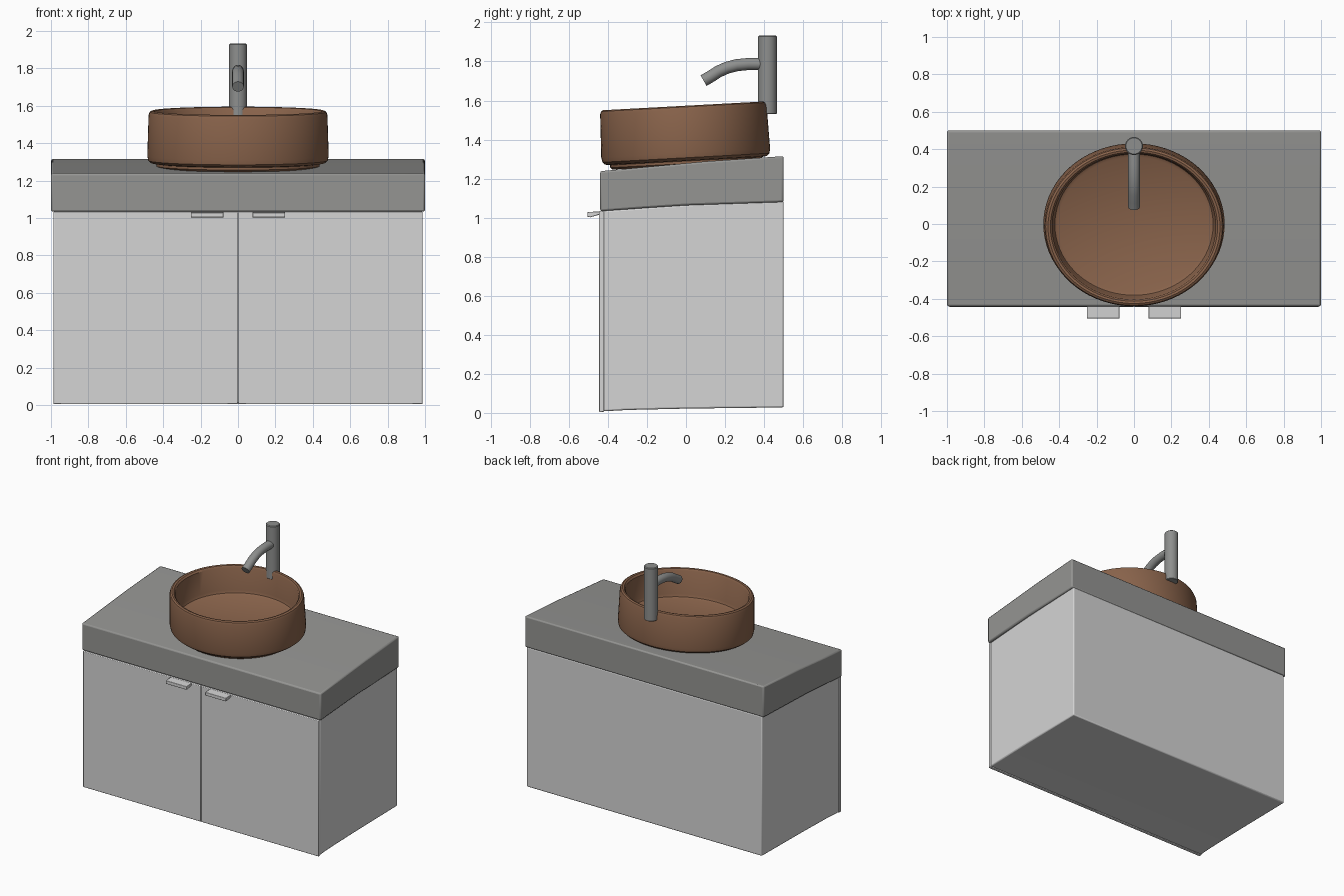
import bpy, bmesh, math
from mathutils import Matrix, Vector

if "Cube" in bpy.data.objects:
    bpy.data.objects.remove(bpy.data.objects["Cube"])


def material(name, rgb):
    m = bpy.data.materials.new(name)
    m.use_nodes = True
    m.diffuse_color = (*rgb, 1)
    bsdf = m.node_tree.nodes["Principled BSDF"]
    bsdf.inputs["Base Color"].default_value = (*rgb, 1)
    bsdf.inputs["Roughness"].default_value = 0.6
    return m


WHITE = material("cabinet white", (0.66, 0.66, 0.66))
STONE = material("counter grey", (0.30, 0.30, 0.29))
CLAY = material("clay brown", (0.25, 0.125, 0.07))
STEEL = material("brushed steel", (0.27, 0.275, 0.27))


def finish(name, bm, mat, bevel=0.0):
    bmesh.ops.recalc_face_normals(bm, faces=bm.faces)
    me = bpy.data.meshes.new(name)
    bm.to_mesh(me)
    bm.free()
    ob = bpy.data.objects.new(name, me)
    bpy.context.collection.objects.link(ob)
    me.materials.append(mat)
    if bevel:
        mod = ob.modifiers.new("bevel", "BEVEL")
        mod.width, mod.segments = bevel, 2
    bpy.ops.object.select_all(action="DESELECT")
    ob.select_set(True)
    bpy.context.view_layer.objects.active = ob
    bpy.ops.object.shade_smooth_by_angle(angle=math.radians(35))
    return ob


def slab(name, profile, x0, x1, mat, bevel):
    """Extrude a (y, z) outline from x0 to x1."""
    bm = bmesh.new()
    face = bm.faces.new([bm.verts.new((x0, y, z)) for y, z in profile])
    out = bmesh.ops.extrude_face_region(bm, geom=[face])
    moved = [v for v in out["geom"] if isinstance(v, bmesh.types.BMVert)]
    bmesh.ops.translate(bm, vec=(x1 - x0, 0, 0), verts=moved)
    return finish(name, bm, mat, bevel)


def lathe(name, profile, mat, matrix, steps=72):
    """Spin an (r, z) outline round z, then place it."""
    bm = bmesh.new()
    vs = [bm.verts.new((r, 0, z)) for r, z in profile]
    es = [bm.edges.new(pair) for pair in zip(vs, vs[1:])]
    bmesh.ops.spin(bm, geom=vs + es, cent=(0, 0, 0), axis=(0, 0, 1),
                   angle=math.tau, steps=steps)
    bmesh.ops.remove_doubles(bm, verts=bm.verts, dist=0.0005)
    bmesh.ops.transform(bm, matrix=matrix, verts=bm.verts)
    return finish(name, bm, mat)


# Cabinet carcass with slightly bowed top and bottom
slab("cabinet_body", [(-0.425, 0.008), (-0.3, 0.015), (0, 0.022), (0.5, 0.028),
                      (0.5, 1.085), (0, 1.065), (-0.425, 1.035)],
     -0.985, 0.985, WHITE, 0.008)

# Doors and finger pulls, one per side
for side, s in (("left", 1), ("right", -1)):
    slab(side + "_door", [(-0.445, 0.004), (-0.42, 0.006), (-0.42, 1.035), (-0.445, 1.033)],
         s * 0.0015, s * 0.986, WHITE, 0.004)
    slab(side + "_handle", [(-0.505, 1.004), (-0.49, 1.002), (-0.435, 1.018),
                            (-0.435, 1.032), (-0.505, 1.029)],
         s * 0.078, s * 0.252, WHITE, 0.003)

# Sloping counter
slab("counter", [(-0.44, 1.033), (-0.2, 1.05), (0, 1.063), (0.5, 1.08),
                 (0.5, 1.315), (0.1, 1.288), (-0.2, 1.26), (-0.44, 1.238)],
     -1.0, 1.0, STONE, 0.01)

# Oval basin, tilted to follow the counter
tilt = Matrix.Translation((0, 0, 1.302)) @ Matrix.Rotation(math.radians(3.1), 4, "X")
oval = tilt @ Matrix.Diagonal((1, 0.893, 1, 1))
lathe("basin", [(0, -0.035), (0.425, -0.035), (0.437, -0.025), (0.437, -0.012),
                (0.465, -0.008), (0.48, 0.005), (0.485, 0.03), (0.478, 0.25),
                (0.472, 0.265), (0.46, 0.271), (0.447, 0.268), (0.437, 0.255),
                (0.431, 0.085), (0.423, 0.066), (0.405, 0.057), (0, 0.05)],
      CLAY, oval)

# Tap column
lathe("tap_column", [(0, 1.53), (0.045, 1.53), (0.048, 1.533), (0.048, 1.927),
                     (0.043, 1.932), (0, 1.932)],
      STEEL, Matrix.Translation((0, 0.417, 0)), 32)

# Curved spout swept through a few path points
path = [Vector((0, y, z)) for y, z in
        ((0.40, 1.787), (0.32, 1.787), (0.26, 1.781), (0.21, 1.768),
         (0.165, 1.748), (0.125, 1.722), (0.09, 1.702))]
bm = bmesh.new()
rings = []
SIDES = 20
for i, p in enumerate(path):
    along = (path[min(i + 1, len(path) - 1)] - path[max(i - 1, 0)]).normalized()
    up = Vector((1, 0, 0)).cross(along)
    rings.append([bm.verts.new(p + 0.031 * (math.cos(a) * Vector((1, 0, 0)) + math.sin(a) * up))
                  for a in (math.tau * k / SIDES for k in range(SIDES))])
for a, b in zip(rings, rings[1:]):
    for k in range(SIDES):
        n = (k + 1) % SIDES
        bm.faces.new((a[k], a[n], b[n], b[k]))
bm.faces.new(rings[0])
bm.faces.new(rings[-1])
finish("tap_spout", bm, STEEL)
